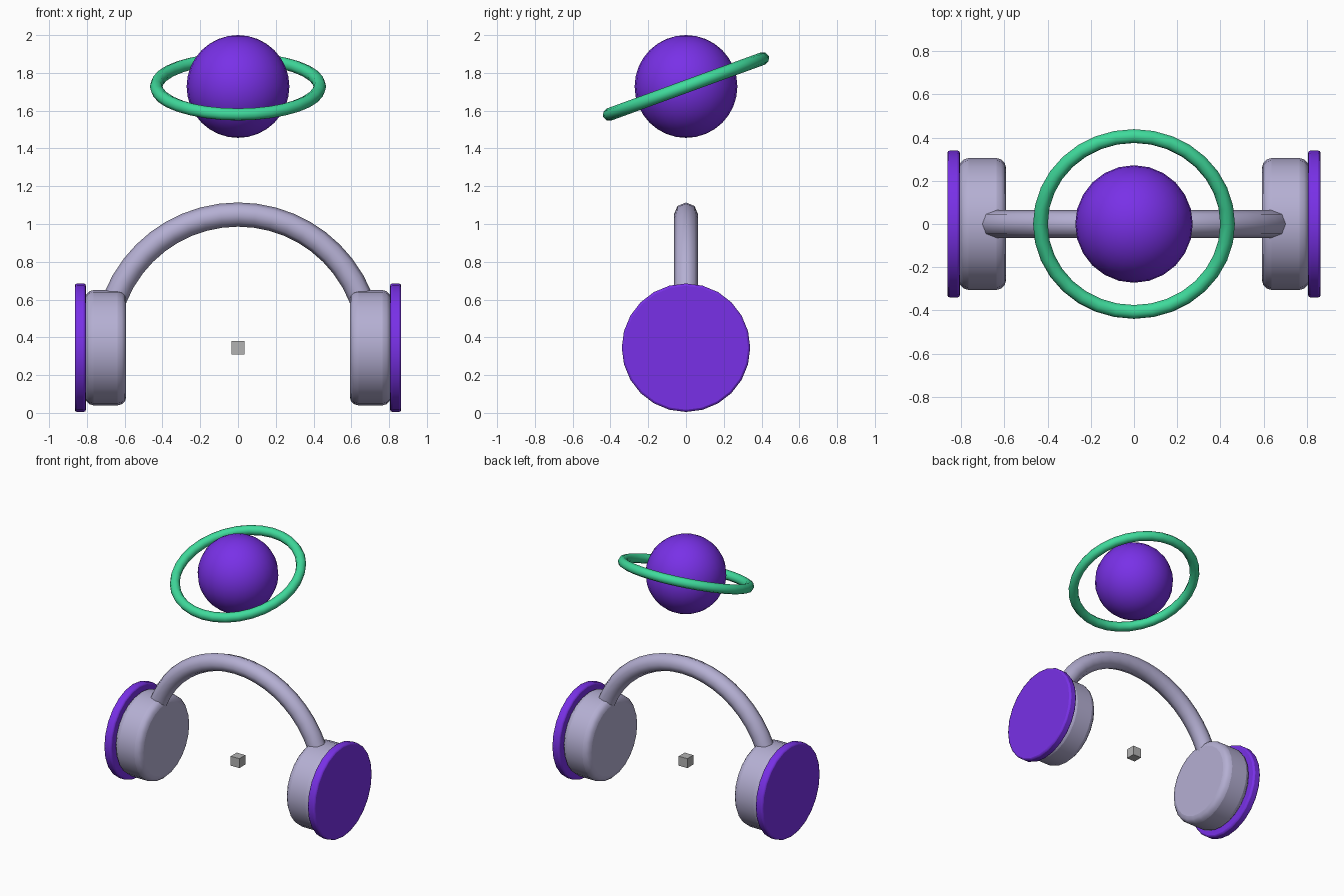
import bpy
import bmesh
from math import pi, radians
from mathutils import Matrix, Vector

cube = bpy.data.objects.get("Cube")
if cube:
    bpy.data.objects.remove(cube, do_unlink=True)


def material(name, rgb):
    mat = bpy.data.materials.new(name)
    mat.use_nodes = True
    mat.diffuse_color = (*rgb, 1)
    mat.node_tree.nodes["Principled BSDF"].inputs["Base Color"].default_value = (*rgb, 1)
    return mat


PURPLE = material("vivid purple", (0.19, 0.03, 0.80))
GREEN = material("mint green", (0.05, 0.70, 0.33))
LAVENDER = material("pale lavender grey", (0.46, 0.43, 0.65))
GREY = material("neutral grey", (0.45, 0.45, 0.45))

HUB_Z = 0.345   # height of the ear cup axis
ORB_Z = 1.728   # height of the floating sphere


def finish(name, bm, mat, smooth=True, bevel=0, segments=2):
    bmesh.ops.recalc_face_normals(bm, faces=bm.faces)
    mesh = bpy.data.meshes.new(name)
    bm.to_mesh(mesh)
    bm.free()
    obj = bpy.data.objects.new(name, mesh)
    bpy.context.collection.objects.link(obj)
    mesh.materials.append(mat)
    if bevel:
        mod = obj.modifiers.new("Rounded rim", "BEVEL")
        mod.width, mod.segments = bevel, segments
        mod.limit_method = "ANGLE"
        mod.angle_limit = radians(40)
    if smooth:
        bpy.ops.object.select_all(action="DESELECT")
        obj.select_set(True)
        bpy.context.view_layer.objects.active = obj
        bpy.ops.object.shade_smooth_by_angle(angle=radians(50))
    return obj


def tube_arc(name, mat, major, minor, angle, steps, placement):
    """Sweep an eight-sided circle about z, then place it."""
    bm = bmesh.new()
    section = Matrix.Translation((major, 0, 0)) @ Matrix.Rotation(pi / 2, 4, "X")
    bmesh.ops.create_circle(bm, segments=8, radius=minor, matrix=section)
    bmesh.ops.spin(bm, geom=bm.edges[:] + bm.verts[:], axis=(0, 0, 1),
                   cent=(0, 0, 0), angle=angle, steps=steps)
    bmesh.ops.remove_doubles(bm, verts=bm.verts, dist=0.0005)
    bmesh.ops.holes_fill(bm, edges=[e for e in bm.edges if e.is_boundary])
    bm.transform(placement)
    return finish(name, bm, mat)


def drum(name, mat, side, inner, outer, radius, bevel, segments):
    """Round drum lying along x, between two distances from the centre."""
    bm = bmesh.new()
    place = (Matrix.Translation((side * (inner + outer) / 2, 0, HUB_Z))
             @ Matrix.Rotation(pi / 2, 4, "Y"))
    bmesh.ops.create_cone(bm, cap_ends=True, segments=24, radius1=radius,
                          radius2=radius, depth=outer - inner, matrix=place)
    return finish(name, bm, mat, bevel=bevel, segments=segments)


# Headband: half hoop standing upright, its ends buried in the cups
tube_arc("headband", LAVENDER, 0.70, 0.064, pi, 24,
         Matrix.Translation((0, 0, 0.35)) @ Matrix.Rotation(pi / 2, 4, "X"))

# Ear cups and their outer discs
for side, label in ((1, "left"), (-1, "right")):
    drum(label + "_ear_cushion", LAVENDER, side, 0.592, 0.81, 0.305, 0.045, 3)
    drum(label + "_ear_disc", PURPLE, side, 0.805, 0.864, 0.34, 0.012, 2)

# Small block between the cups
bm = bmesh.new()
bmesh.ops.create_cube(bm, size=0.07, matrix=Matrix.Translation((0, 0, HUB_Z)))
finish("centre_block", bm, GREY, smooth=False)

# Floating sphere with a tilted ring
bm = bmesh.new()
bmesh.ops.create_uvsphere(bm, u_segments=24, v_segments=16, radius=0.272,
                          matrix=Matrix.Translation((0, 0, ORB_Z)))
finish("floating_sphere", bm, PURPLE)
tube_arc("tilted_ring", GREEN, 0.433, 0.034, 2 * pi, 32,
         Matrix.Translation((0, 0, ORB_Z)) @ Matrix.Rotation(radians(20), 4, "X"))
